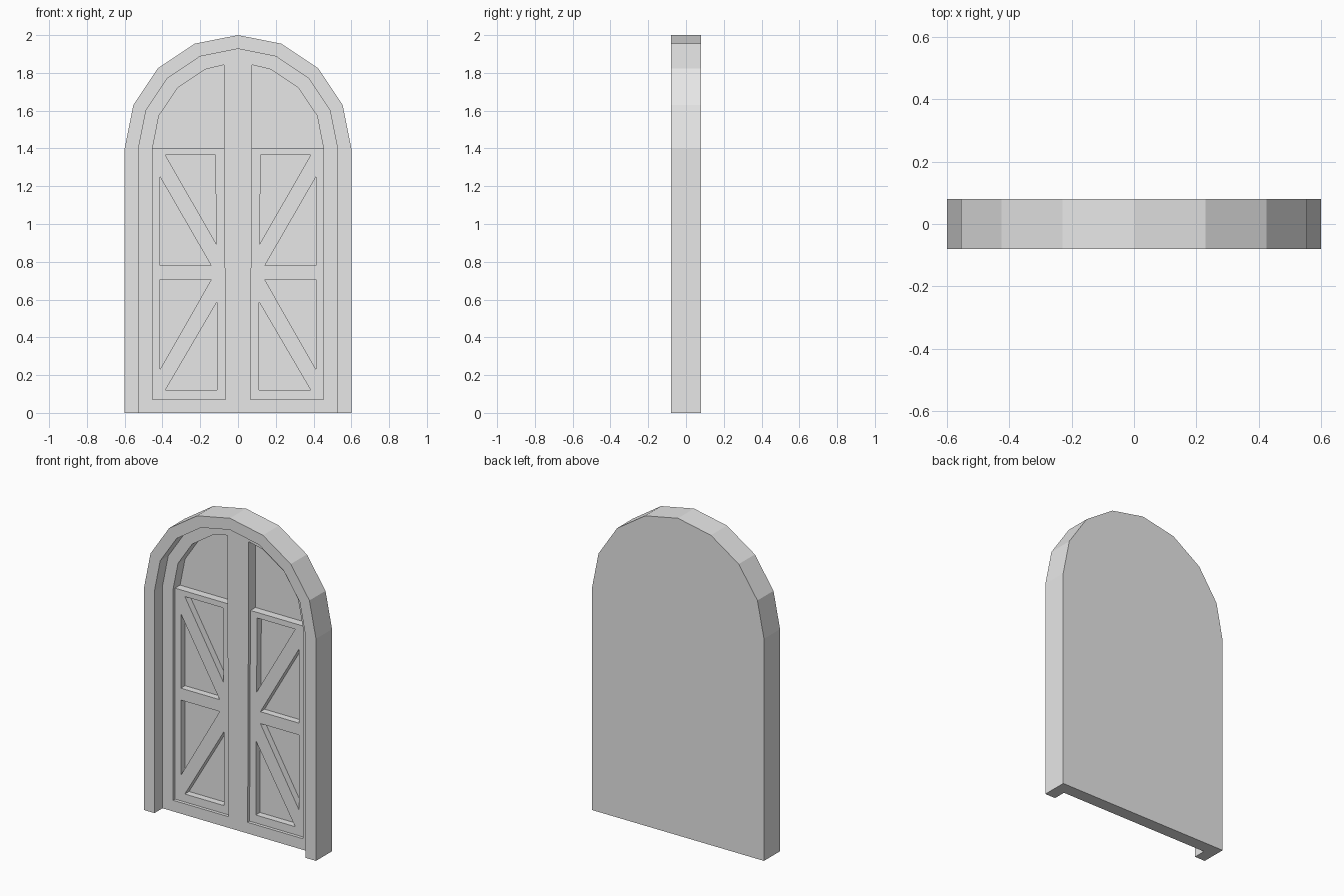
import bpy
import bmesh
from math import cos, sin, radians

default = bpy.data.objects.get("Cube")
if default:
    bpy.data.objects.remove(default, do_unlink=True)

SPRING = 1.4       # height where the arch starts
BACK, FRONT = 0.08, -0.08
DOOR_Y, PANEL_Y, TRIANGLE_Y, WINDOW_Y = 0.0, 0.02, 0.062, 0.07
CLEAR = -0.2       # cutters start well in front of the door

grey = bpy.data.materials.new("plain grey")
grey.use_nodes = True
grey.diffuse_color = (0.8, 0.8, 0.8, 1)
grey.node_tree.nodes["Principled BSDF"].inputs["Base Color"].default_value = (0.8, 0.8, 0.8, 1)


def arc(radius, start, end):
    """Arch points in x, z, one every 22.5 degrees."""
    return [(radius * cos(radians(22.5 * i)), SPRING + radius * sin(radians(22.5 * i)))
            for i in range(start, end + 1)]


def prism(name, outline, y0, y1):
    """Extrude an x, z outline along y."""
    bm = bmesh.new()
    face = bm.faces.new([bm.verts.new((x, y0, z)) for x, z in outline])
    moved = bmesh.ops.extrude_face_region(bm, geom=[face])["geom"]
    verts = [v for v in moved if isinstance(v, bmesh.types.BMVert)]
    bmesh.ops.translate(bm, verts=verts, vec=(0, y1 - y0, 0))
    bmesh.ops.recalc_face_normals(bm, faces=bm.faces)
    mesh = bpy.data.meshes.new(name)
    bm.to_mesh(mesh)
    bm.free()
    mesh.materials.append(grey)
    obj = bpy.data.objects.new(name, mesh)
    bpy.context.collection.objects.link(obj)
    return obj


def carve(body, outline, depth):
    """Cut an outline into the front of the body down to a depth."""
    cutter = prism("cutter", outline, CLEAR, depth)
    cutter.hide_render = True
    mod = body.modifiers.new("carve", "BOOLEAN")
    mod.operation, mod.solver, mod.object = "DIFFERENCE", "EXACT", cutter
    bpy.context.view_layer.objects.active = body
    bpy.ops.object.modifier_apply(modifier=mod.name)
    bpy.data.objects.remove(cutter, do_unlink=True)


# Solid arched body with the doorway recess leaving a raised surround
door = prism("arched_double_door", [(-0.6, 0), (0.6, 0)] + arc(0.6, 0, 8), FRONT, BACK)
carve(door, [(-0.527, -0.1), (0.527, -0.1)] + arc(0.527, 0, 8), DOOR_Y)

# Outlines for one leaf
R = 0.453
window = arc(R, 0, 3) + [(0.075, 1.842), (0.073, SPRING)]
panel = [(0.067, 0.07), (R, 0.07), (R, SPRING), (0.073, SPRING)]
triangles = [
    [(0.413, 1.25), (0.413, 0.78), (0.142, 0.78)],
    [(0.12, 1.365), (0.385, 1.365), (0.115, 0.895)],
    [(0.142, 0.705), (0.413, 0.705), (0.413, 0.23)],
    [(0.11, 0.59), (0.11, 0.12), (0.385, 0.12)],
]

# Mirrored leaves: deep arched window, shallow panel, triangular insets
for side in (1, -1):
    for outline, depth in [(window, WINDOW_Y), (panel, PANEL_Y)] + [(t, TRIANGLE_Y) for t in triangles]:
        carve(door, [(side * x, z) for x, z in outline], depth)
